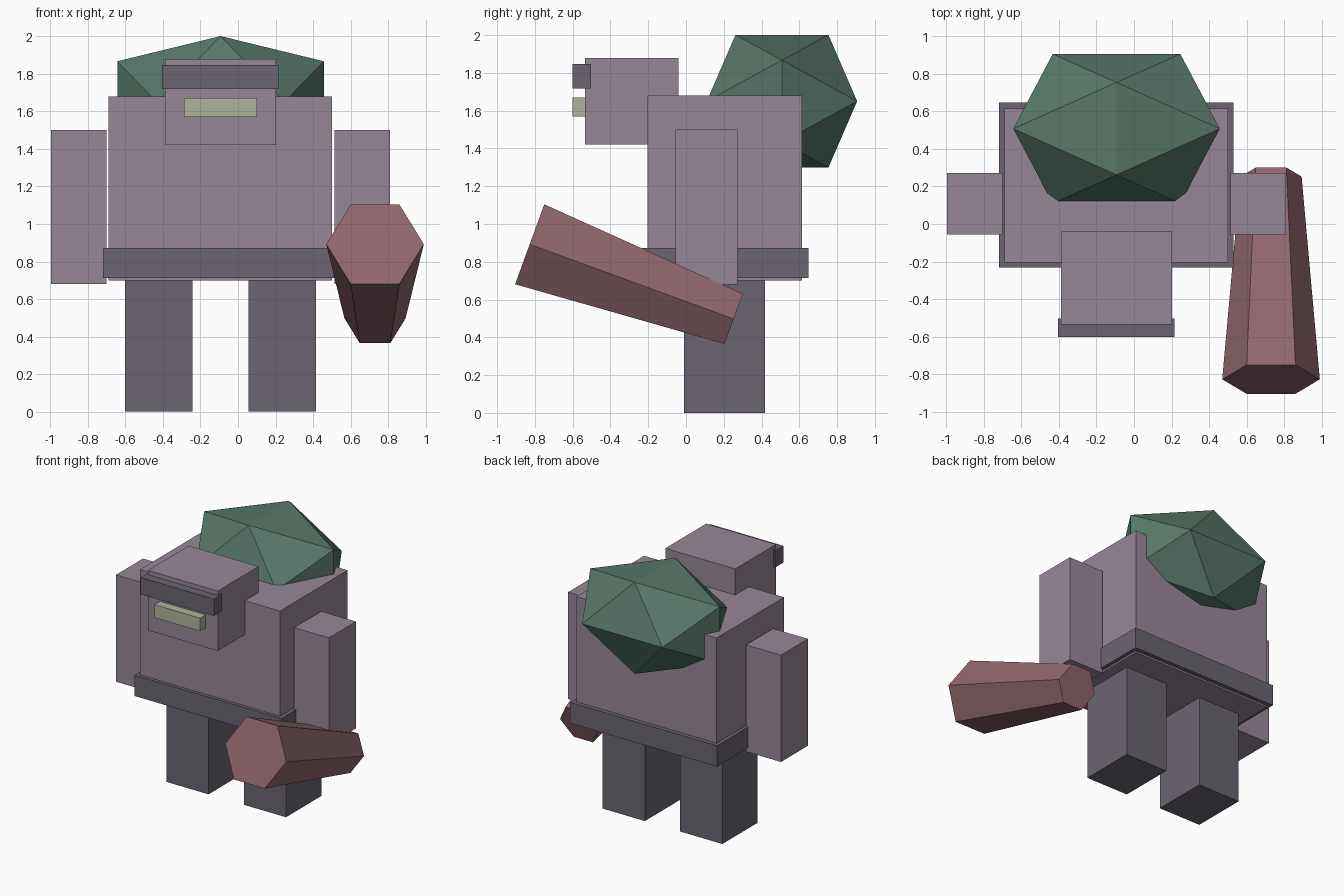
import bpy
import bmesh
from mathutils import Matrix, Vector

cube = bpy.data.objects.get("Cube")
if cube:
    bpy.data.objects.remove(cube, do_unlink=True)


def material(name, rgb):
    mat = bpy.data.materials.new(name)
    mat.use_nodes = True
    colour = (*rgb, 1.0)
    mat.diffuse_color = colour
    for node in mat.node_tree.nodes:
        if node.type == "BSDF_PRINCIPLED":
            node.inputs["Base Color"].default_value = colour
    return mat


skin = material("mauve_skin", (0.31, 0.245, 0.31))
cloth = material("dark_grey", (0.145, 0.128, 0.162))
teeth = material("pale_green", (0.43, 0.46, 0.34))
wood = material("reddish_wood", (0.28, 0.135, 0.155))
moss = material("moss_green", (0.095, 0.185, 0.14))


def finish(name, bm, mat):
    bmesh.ops.recalc_face_normals(bm, faces=bm.faces[:])
    mesh = bpy.data.meshes.new(name)
    bm.to_mesh(mesh)
    bm.free()
    mesh.materials.append(mat)
    obj = bpy.data.objects.new(name, mesh)
    bpy.context.collection.objects.link(obj)
    return obj


def box(name, mat, x, y, z):
    """Box given as (low, high) spans on each axis."""
    low, high = (Vector(p) for p in zip(x, y, z))
    bm = bmesh.new()
    place = Matrix.Translation((low + high) / 2) @ Matrix.Diagonal((*(high - low), 1))
    bmesh.ops.create_cube(bm, size=1, matrix=place)
    return finish(name, bm, mat)


# Body, mirrored limbs about the body's own centre line
MID = -0.093
box("torso", skin, (-0.69, 0.50), (-0.205, 0.615), (0.70, 1.68))
box("belt", cloth, (-0.718, 0.53), (-0.232, 0.648), (0.713, 0.873))
for side, s in (("left", 1), ("right", -1)):
    arm_x = sorted((MID + s * 0.608, MID + s * 0.904))
    leg_x = sorted((MID + s * 0.15, MID + s * 0.508))
    box(side + "_arm", skin, arm_x, (-0.055, 0.272), (0.68, 1.50))
    box(side + "_leg", cloth, leg_x, (-0.01, 0.417), (0, 0.72))

# Head
box("head", skin, (-0.39, 0.203), (-0.535, -0.04), (1.42, 1.88))
box("brow", cloth, (-0.405, 0.217), (-0.602, -0.503), (1.718, 1.847))
box("mouth", teeth, (-0.287, 0.10), (-0.602, -0.503), (1.57, 1.67))

# Mossy hump: a stretched icosahedron standing on its edges
PHI = (1 + 5 ** 0.5) / 2
bm = bmesh.new()
for a in (-1, 1):
    for b in (-PHI, PHI):
        for p in ((a, b, 0), (0, a, b), (b, 0, a)):
            bm.verts.new(p)
bmesh.ops.convex_hull(bm, input=bm.verts[:])
bm.transform(Matrix.Translation((MID, 0.508, 1.65)) @ Matrix.Diagonal((0.34, 0.246, 0.217, 1)))
finish("back_hump", bm, moss)

# Tapered six-sided club, pointing forward and up
grip, tip = Vector((0.73, 0.2525, 0.4975)), Vector((0.73, -0.8275, 0.8925))
axis = tip - grip
across = Vector((1, 0, 0))
frame = Matrix((axis.normalized().cross(across), across, axis.normalized())).transposed()
# The cone's first corner lies on its local y, so local y runs along x
frame.col[0] = -frame.col[0] if frame.determinant() < 0 else frame.col[0]
bm = bmesh.new()
bmesh.ops.create_cone(bm, cap_ends=True, segments=6, radius1=0.163, radius2=0.26,
                      depth=axis.length,
                      matrix=Matrix.Translation((grip + tip) / 2) @ frame.to_4x4())
finish("club", bm, wood)
